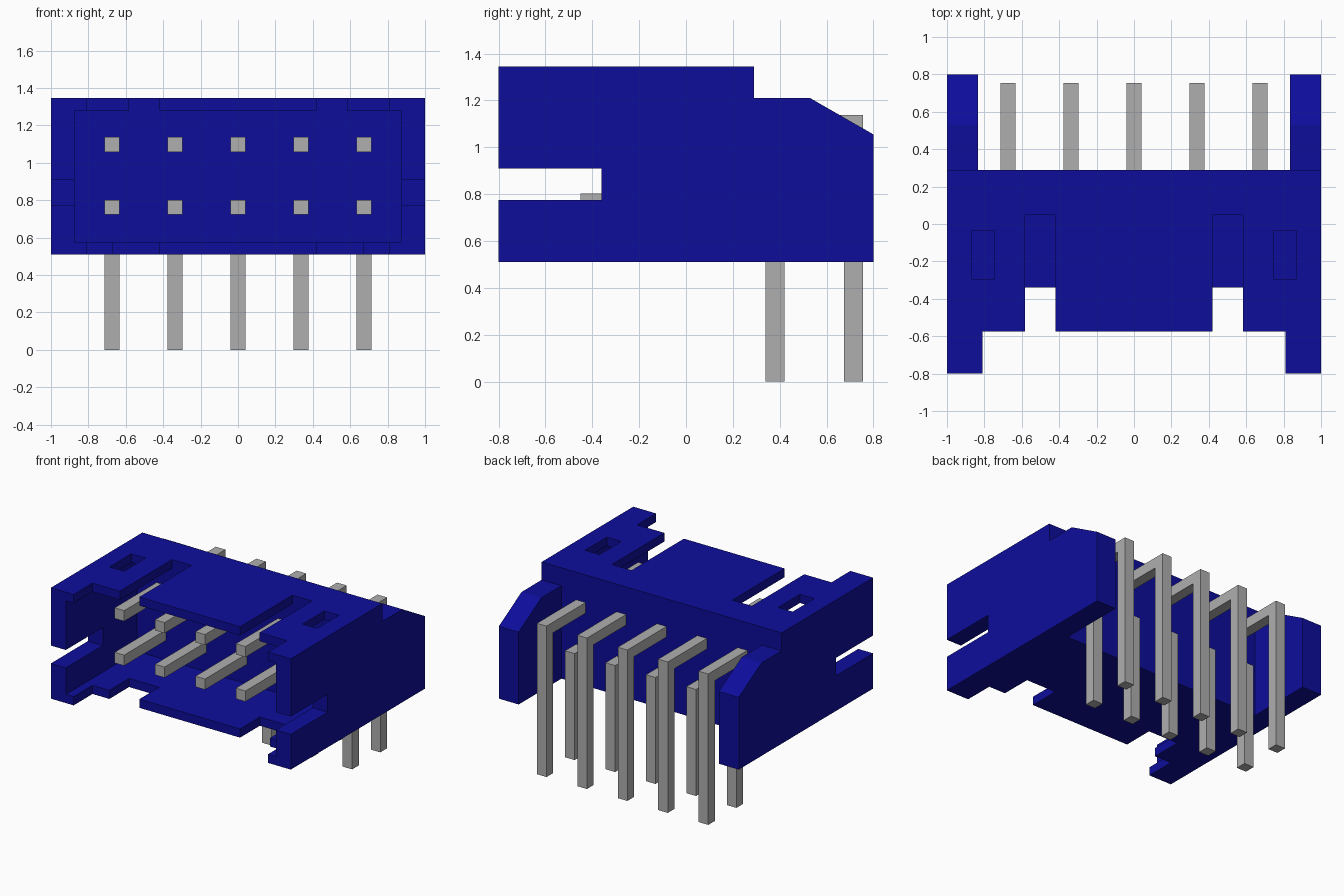
import bpy, bmesh

cube = bpy.data.objects.get("Cube")
if cube:
    bpy.data.objects.remove(cube, do_unlink=True)


def material(name, rgb, rough):
    m = bpy.data.materials.new(name)
    m.use_nodes = True
    m.diffuse_color = (*rgb, 1)
    bsdf = m.node_tree.nodes["Principled BSDF"]
    bsdf.inputs["Base Color"].default_value = (*rgb, 1)
    bsdf.inputs["Roughness"].default_value = rough
    return m


BLUE = material("blue plastic", (0.004, 0.004, 0.33), 0.6)
GREY = material("grey metal", (0.43, 0.43, 0.43), 0.5)


def prism(name, profile, x0, x1, mat):
    """Extrude a (y, z) profile along x."""
    bm = bmesh.new()
    face = bm.faces.new([bm.verts.new((x0, y, z)) for y, z in profile])
    ext = bmesh.ops.extrude_face_region(bm, geom=[face])
    moved = [v for v in ext["geom"] if isinstance(v, bmesh.types.BMVert)]
    bmesh.ops.translate(bm, verts=moved, vec=(x1 - x0, 0, 0))
    bmesh.ops.recalc_face_normals(bm, faces=bm.faces)
    mesh = bpy.data.meshes.new(name)
    bm.to_mesh(mesh)
    bm.free()
    mesh.materials.append(mat)
    ob = bpy.data.objects.new(name, mesh)
    bpy.context.collection.objects.link(ob)
    return ob


def cut(target, x0, x1, y0, y1, z0, z1):
    """Subtract a box from the target."""
    cutter = prism("cutter", [(y0, z0), (y1, z0), (y1, z1), (y0, z1)], x0, x1, BLUE)
    cutter.hide_render = True
    mod = target.modifiers.new("cut", 'BOOLEAN')
    mod.operation = 'DIFFERENCE'
    mod.solver = 'EXACT'
    mod.object = cutter
    bpy.context.view_layer.objects.active = target
    bpy.ops.object.modifier_apply(modifier=mod.name)
    bpy.data.objects.remove(cutter, do_unlink=True)


# Housing: side silhouette with sloped rear wings
housing = prism("housing", [(-0.8, 0.51), (0.8, 0.51), (0.8, 1.055), (0.53, 1.21),
                            (0.29, 1.21), (0.29, 1.345), (-0.8, 1.345)], -1, 1, BLUE)
cut(housing, -0.875, 0.875, -1, 0.05, 0.575, 1.28)    # front cavity
cut(housing, -0.835, 0.835, 0.29, 1, 0.3, 1.6)        # gap between rear wings
cut(housing, -0.81, 0.81, -1, -0.575, 0.3, 1.6)       # recessed front lip
cut(housing, -1.2, 1.2, -1, -0.36, 0.775, 0.91)       # side slots
for s in (-1, 1):
    # top slot, bottom slot, top window
    for a, b, y0, y1, z0, z1 in ((0.42, 0.583, -1, 0.048, 1.2, 1.5),
                                 (0.42, 0.67, -1, -0.34, 0.4, 0.65),
                                 (0.745, 0.865, -0.293, -0.035, 1.2, 1.5)):
        cut(housing, min(s * a, s * b), max(s * a, s * b), y0, y1, z0, z1)

# Bent square pins in two rows
W = 0.08
for row, y_back, z_top in (("lower", 0.42, 0.802), ("upper", 0.755, 1.137)):
    for i in range(5):
        x = (i - 2) * 0.337
        prism(f"{row}_pin_{i + 1}",
              [(-0.45, z_top - W), (y_back - W, z_top - W), (y_back - W, 0),
               (y_back, 0), (y_back, z_top), (-0.45, z_top)],
              x - W / 2, x + W / 2, GREY)
